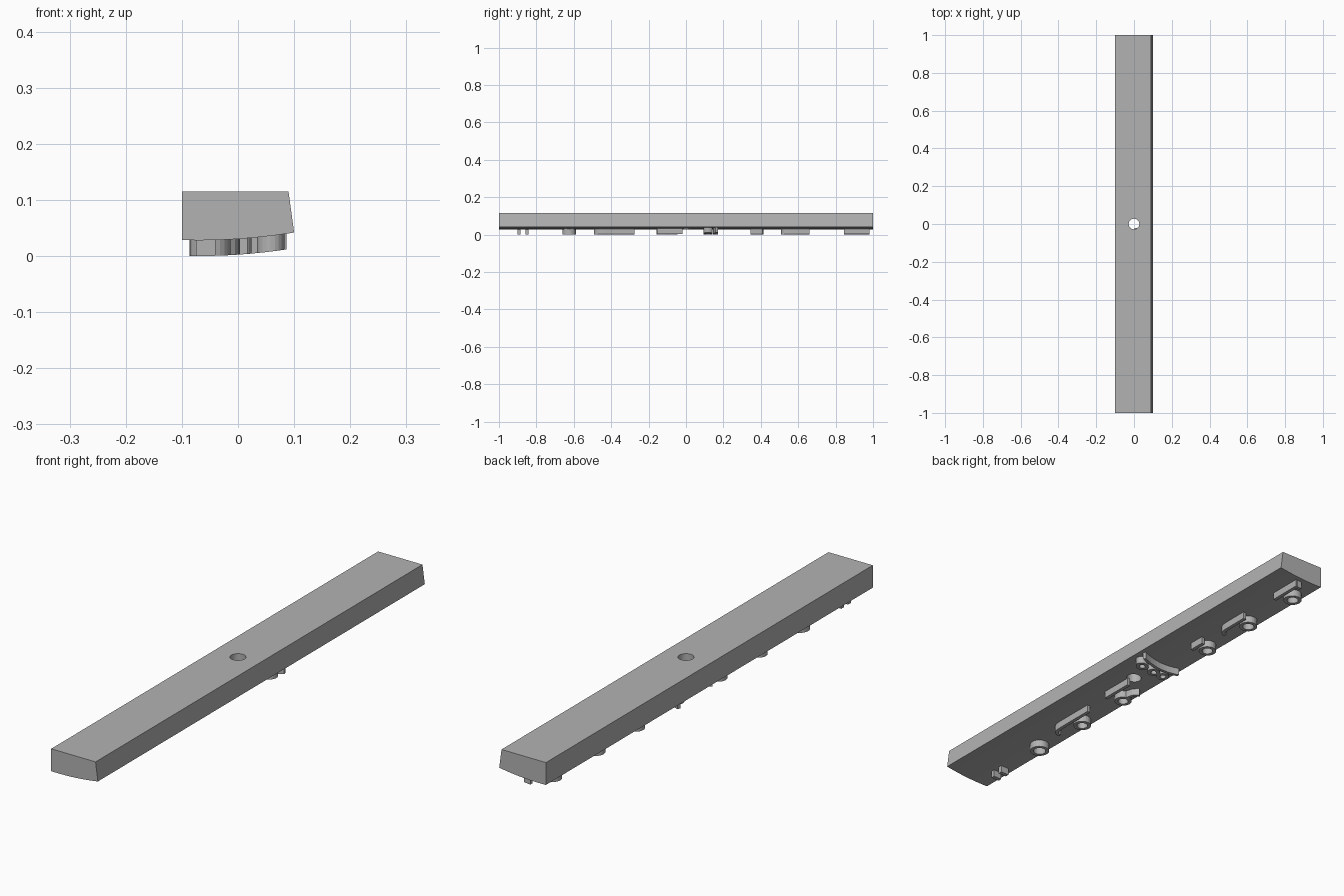
import bpy, bmesh, math
from mathutils import Vector

cube = bpy.data.objects.get("Cube")
if cube:
    bpy.data.objects.remove(cube)

grey = bpy.data.materials.new("plain_grey")
grey.use_nodes = True
COLOUR = (0.45, 0.45, 0.45, 1)
grey.diffuse_color = COLOUR
grey.node_tree.nodes["Principled BSDF"].inputs["Base Color"].default_value = COLOUR

RELIEF = 0.028   # height of the raised shapes below the underside


def underside(x):
    """Height of the gently curved bottom face."""
    return 0.028 + 0.48 * (x + 0.07) ** 2


def finish(name, bm):
    bmesh.ops.recalc_face_normals(bm, faces=bm.faces)
    mesh = bpy.data.meshes.new(name)
    bm.to_mesh(mesh)
    bm.free()
    mesh.materials.append(grey)
    obj = bpy.data.objects.new(name, mesh)
    bpy.context.scene.collection.objects.link(obj)
    return obj


def wall(name, path, closed=False, width=0.013):
    """Thin raised wall along a path, following the underside curve."""
    pts = [Vector(p) for p in path]
    n = len(pts)
    bm = bmesh.new()
    rows = []
    for i, p in enumerate(pts):
        before = pts[i - 1] if closed or i else p
        after = pts[(i + 1) % n] if closed or i < n - 1 else p
        d = (after - before).normalized()
        side = Vector((-d.y, d.x)) * width / 2
        a, b = p + side, p - side
        rows.append([bm.verts.new((q.x, q.y, underside(q.x) + dz))
                     for q, dz in ((a, -RELIEF), (b, -RELIEF), (b, 0.004), (a, 0.004))])
    for i in range(n if closed else n - 1):
        r, s = rows[i], rows[(i + 1) % n]
        for k in range(4):
            m = (k + 1) % 4
            bm.faces.new((r[k], r[m], s[m], s[k]))
    if not closed:
        bm.faces.new(rows[0])
        bm.faces.new(rows[-1])
    return finish(name, bm)


def ring(name, x, y, radius, sides=24):
    angles = [math.tau * i / sides for i in range(sides)]
    r = radius - 0.006
    wall(name, [(x + r * math.cos(a), y + r * math.sin(a)) for a in angles], True)


def hooked_bar(name, y0, y1, x=-0.003, hook=0.0):
    """Bar along the length, curling outward at its front end."""
    path = [(x - hook * (1 - t) ** 2, y0 + 0.04 * t * t) for t in (0, 0.25, 0.5, 0.75, 1)] if hook else [(x, y0)]
    wall(name, path + [(x, y1)])


# Long body: sloped left side, curved underside
steps = 16
xs = [-0.1 + 0.2 * i / steps for i in range(steps + 1)]
profile = [(x, underside(x)) for x in xs] + [(0.09, 0.115), (-0.1, 0.115)]
bm = bmesh.new()
front = bm.faces.new([bm.verts.new((x, -1, z)) for x, z in profile])
extruded = bmesh.ops.extrude_face_region(bm, geom=[front], use_keep_orig=True)
bmesh.ops.translate(bm, vec=(0, 2, 0),
                    verts=[v for v in extruded["geom"] if isinstance(v, bmesh.types.BMVert)])
body = finish("body", bm)

# Round hole through the middle
bm = bmesh.new()
bmesh.ops.create_cone(bm, cap_ends=True, segments=32, radius1=0.028, radius2=0.028, depth=0.4)
cutter = finish("hole_cutter", bm)
cutter.hide_render = True
cutter.hide_viewport = True
cutter.display_type = 'WIRE'
cut = body.modifiers.new("hole", 'BOOLEAN')
cut.operation = 'DIFFERENCE'
cut.solver = 'EXACT'
cut.object = cutter

# Two short pegs near the front end
for i, y in enumerate((-0.893, -0.85)):
    wall(f"short_peg_{i + 1}", [(-0.075, y), (-0.04, y)], width=0.016)

# Raised rings in a row
for i, (y, r) in enumerate(((-0.625, 0.036), (-0.37, 0.033), (-0.125, 0.032),
                            (0.38, 0.033), (0.625, 0.034), (0.89, 0.034))):
    ring(f"ring_{i + 1}", -0.05, y, r)

# Bars beside the rings
hooked_bar("hooked_bar_front", -0.485, -0.275, hook=0.03)
hooked_bar("hooked_bar_back", 0.515, 0.66, hook=0.022)
hooked_bar("bar_middle", -0.155, -0.02, x=0.01)
hooked_bar("bar_short", 0.345, 0.41)
hooked_bar("bar_end", 0.845, 0.98, x=0.002)
wall("side_tab", [(-0.045, -0.098), (-0.052, -0.07), (-0.07, -0.05)])
wall("end_tab", [(0.002, 0.974), (-0.02, 0.974)])

# Crosswise group: three small rings and a shallow arc
for i, x in enumerate((0.058, 0.0, -0.046)):
    ring(f"small_ring_{i + 1}", x, 0.118, 0.024, 20)
arc = [0.085 - 0.17 * i / 10 for i in range(11)]
wall("cross_arc", [(x, 0.15 + 2.0 * x * x) for x in arc], width=0.012)
